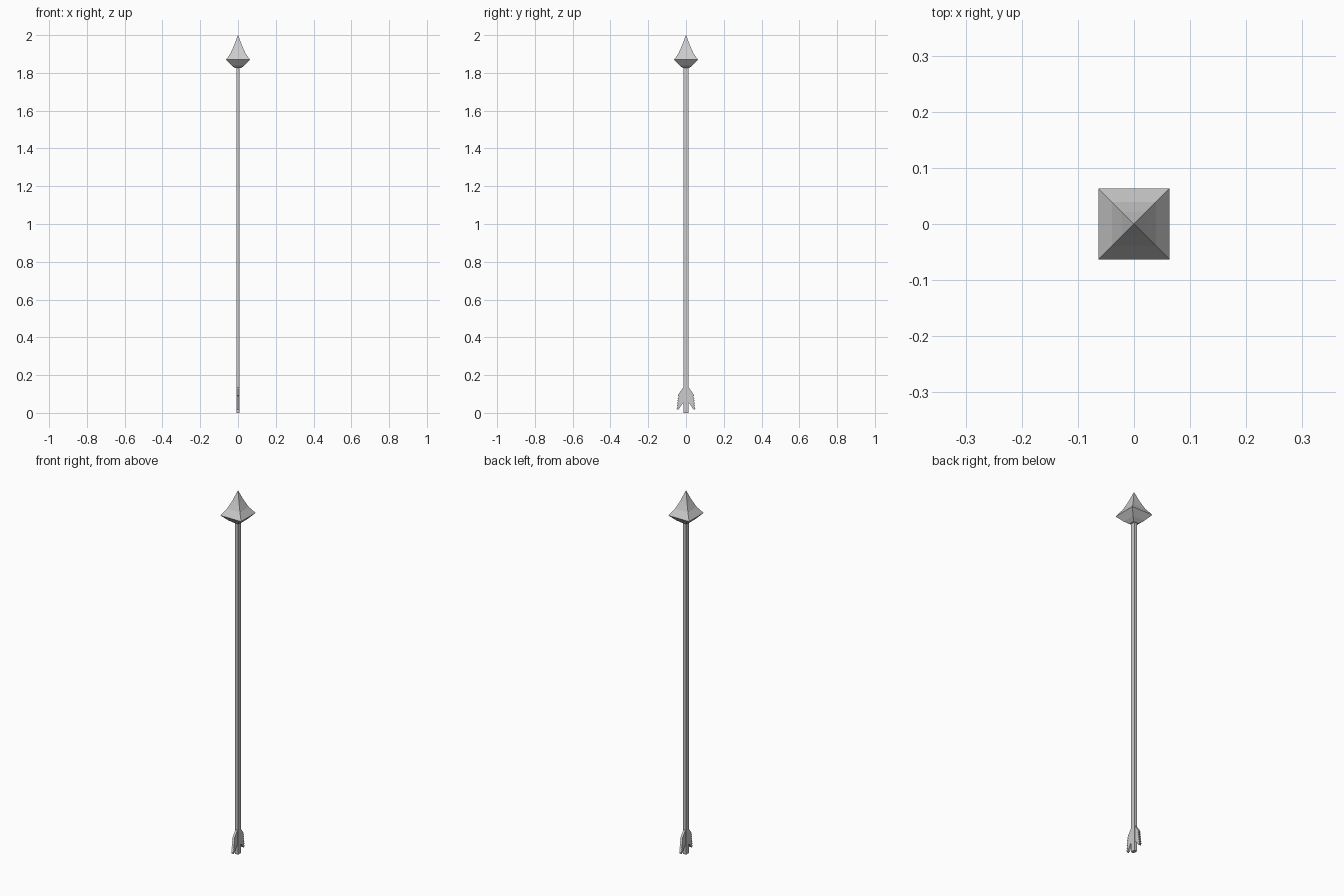
import bpy, bmesh

if "Cube" in bpy.data.objects:
    bpy.data.objects.remove(bpy.data.objects["Cube"])

def finish(name, bm):
    bmesh.ops.recalc_face_normals(bm, faces=bm.faces[:])
    me = bpy.data.meshes.new(name)
    bm.to_mesh(me)
    bm.free()
    ob = bpy.data.objects.new(name, me)
    bpy.context.collection.objects.link(ob)
    return ob

def square_loft(name, rings):
    """Stack rectangular rings (half x, half y, z) and cap both ends."""
    bm = bmesh.new()
    loops = [[bm.verts.new((sx * hx, sy * hy, z))
              for sx, sy in ((-1, -1), (1, -1), (1, 1), (-1, 1))]
             for hx, hy, z in rings]
    for a, b in zip(loops, loops[1:]):
        for i in range(4):
            j = (i + 1) % 4
            bm.faces.new((a[i], a[j], b[j], b[i]))
    bm.faces.new(loops[0])
    bm.faces.new(loops[-1])
    return finish(name, bm)

# Slender rectangular shaft
square_loft("shaft", [(0.009, 0.013, 0.0), (0.009, 0.013, 1.84)])

# Four-sided arrowhead with concave flanks
head = [(0.016, 1.825), (0.035, 1.84), (0.063, 1.87), (0.039, 1.905),
        (0.021, 1.945), (0.0006, 2.0)]
square_loft("arrowhead", [(h, h, z) for h, z in head])

# Serrated swept-back vanes, one on each side of the shaft
def vane(name, side):
    outline = [(0.008, 0.06), (0.008, 0.137), (0.014, 0.135), (0.036, 0.105)]
    teeth = 6
    for i in range(teeth):
        z = 0.098 - i * 0.0135
        y = 0.040 + i * 0.0016
        outline += [(y + 0.003, z - 0.007), (y - 0.004, z - 0.008)]
    outline += [(0.047, 0.015), (0.036, 0.022), (0.024, 0.042)]
    bm = bmesh.new()
    face = bm.faces.new([bm.verts.new((-0.006, side * y, z)) for y, z in outline])
    ext = bmesh.ops.extrude_face_region(bm, geom=[face])
    verts = [g for g in ext["geom"] if isinstance(g, bmesh.types.BMVert)]
    bmesh.ops.translate(bm, verts=verts, vec=(0.012, 0, 0))
    return finish(name, bm)

vane("right_vane", 1)
vane("left_vane", -1)
